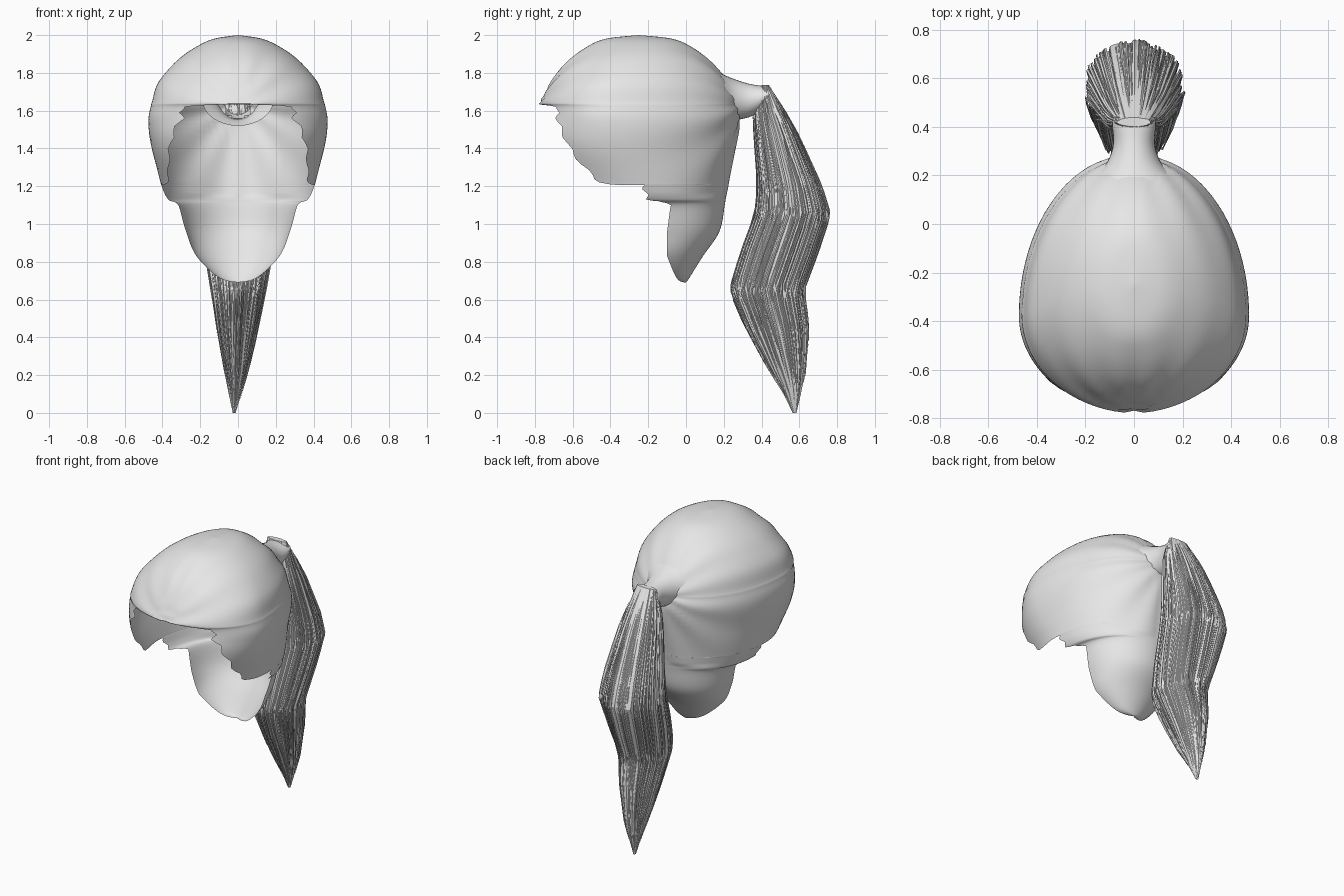
import bpy, bmesh, math, random
from mathutils import Vector

random.seed(4)
if "Cube" in bpy.data.objects:
    bpy.data.objects.remove(bpy.data.objects["Cube"])

# One flat grey for all the hair
GREY = (0.8, 0.8, 0.8, 1)
hair = bpy.data.materials.new("light_grey_hair")
hair.use_nodes = True
hair.diffuse_color = GREY
hair.node_tree.nodes["Principled BSDF"].inputs["Base Color"].default_value = GREY


def sample(rows, t, smooth=True):
    """Interpolate table rows at index t, smoothly or in straight lines."""
    t = max(0, min(t, len(rows) - 1))
    i = min(int(t), len(rows) - 2)
    f = t - i
    b, c = rows[i], rows[i + 1]
    if not smooth:
        return [p + (q - p) * f for p, q in zip(b, c)]
    a, d = rows[max(i - 1, 0)], rows[min(i + 2, len(rows) - 1)]
    return [0.5 * (2 * q + (r - p) * f + (2 * p - 5 * q + 4 * r - s) * f ** 2
                   + (3 * q - p - 3 * r + s) * f ** 3)
            for p, q, r, s in zip(a, b, c, d)]


def add_loft(bm, rings, closed=True):
    """Bridge successive rings of points with quads."""
    grid = [[bm.verts.new(p) for p in ring] for ring in rings]
    n = len(grid[0])
    for a, b in zip(grid, grid[1:]):
        for j in range(n if closed else n - 1):
            k = (j + 1) % n
            bm.faces.new((a[j], b[j], b[k], a[k]))


def finish(bm, name, angle=40):
    bmesh.ops.remove_doubles(bm, verts=bm.verts, dist=0.0005)
    bmesh.ops.recalc_face_normals(bm, faces=bm.faces)
    mesh = bpy.data.meshes.new(name)
    bm.to_mesh(mesh)
    bm.free()
    mesh.materials.append(hair)
    obj = bpy.data.objects.new(name, mesh)
    bpy.context.collection.objects.link(obj)
    bpy.ops.object.select_all(action="DESELECT")
    obj.select_set(True)
    bpy.context.view_layer.objects.active = obj
    bpy.ops.object.shade_smooth_by_angle(angle=math.radians(angle))
    return obj


# Cap and nape: height, half width, front y, widest y, back y, cut edge y
CAP = [
    (2.0, 0, -.25, -.25, -.25, -.9),
    (1.98, .13, -.43, -.26, -.07, -.9),
    (1.93, .235, -.54, -.28, .04, -.9),
    (1.85, .34, -.64, -.31, .14, -.9),
    (1.75, .42, -.715, -.36, .225, -.9),
    (1.65, .455, -.77, -.38, .275, -.9),
    (1.62, .465, -.77, -.38, .28, -.69),
    (1.54, .475, -.77, -.38, .285, -.68),
    (1.37, .45, -.78, -.34, .255, -.6),
    (1.22, .41, -.7, -.27, .227, -.45),
    (1.205, .405, -.7, -.26, .225, -.23),
    (1.13, .37, -.6, -.2, .21, -.2),
    (1.1, .32, -.5, -.14, .205, -.08),
    (.96, .275, -.5, -.1, .177, -.1),
    (.83, .22, -.4, -.1, .09, -.1),
    (.715, .1, -.3, -.05, .018, -.05),
    (.69, 0, -.2, -.005, 0, -.005),
]
COLUMNS, STEPS = 72, 6


def cap_ring(t):
    z, w, yf, ym, yb, _ = sample(CAP, t)
    edge = sample(CAP, t, False)[5]
    # Small ragged teeth along the cut side edge
    if 6.2 < t < 12:
        edge += 0.012 * math.sin(t * 9)
    reach = (yb - ym) if edge > ym else (ym - yf)
    limit = math.acos(max(-1, min(1, (edge - ym) / max(reach, 1e-4))))
    ring = []
    for j in range(COLUMNS + 1):
        a = limit * (2 * j / COLUMNS - 1)
        c = math.cos(a)
        x = max(w, 0) * math.sin(a)
        y = ym + c * ((yb - ym) if c > 0 else (ym - yf))
        # Shallow combed grooves running toward the tie
        sweep = math.atan2(abs(x), z - 1.63)
        groove = 0.005 * math.sin(11 * sweep + 2 * y) * min(1, w * 3) * (z > 1.15)
        ring.append((x * (1 + groove), y + groove * c, z))
    return ring


bm = bmesh.new()
add_loft(bm, [cap_ring(i / STEPS) for i in range((len(CAP) - 1) * STEPS + 1)], False)
# Opening where the gathered hair leaves the cap
hole = []
for f in bm.faces:
    p = f.calc_center_median()
    if p.y > 0.1 and math.hypot(p.x, p.z - 1.64) < 0.08:
        hole.append(f)
bmesh.ops.delete(bm, geom=hole, context="FACES")
finish(bm, "hair_cap", 50)

# Gathered neck of hair: y, centre z, half width, half height
NECK = [(.18, 1.66, .19, .14), (.235, 1.66, .125, .115), (.29, 1.655, .095, .1),
        (.345, 1.655, .085, .085), (.41, 1.67, .09, .06), (.44, 1.69, .085, .035)]
bm = bmesh.new()
rings = []
for i in range(21):
    y, z, w, h = sample(NECK, i / 4)
    ring = []
    for j in range(32):
        a = math.tau * j / 32
        ring.append((w * math.cos(a), y, z + h * math.sin(a)))
    rings.append(ring)
add_loft(bm, rings)
finish(bm, "gathered_neck", 60)

# Ponytail: height, front y, back y, half width
TAIL = [(1.735, .4, .44, .075), (1.6, .355, .53, .115), (1.47, .36, .6, .145),
        (1.2, .38, .72, .19), (1.05, .365, .765, .205), (.85, .29, .7, .18),
        (.65, .23, .625, .145), (.45, .315, .65, .11), (.22, .44, .635, .065),
        (.1, .515, .61, .035), (0, .565, .585, .008)]
LAST = len(TAIL) - 1


def tail_point(t, a, scale):
    z, yf, yb, w = sample(TAIL, t, False)
    # Wider toward the back, like an open fan
    x = w * scale * math.cos(a)
    y = (yf + yb) / 2 + (yb - yf) / 2 * scale * math.sin(a)
    return Vector((x - 0.02 * max(0, t - 6) / 4, y, z))


bm = bmesh.new()
SIDES = 72
ridges = [random.uniform(0.88, 0.98) for _ in range(SIDES)]
rings = []
for i in range(LAST * 2 + 1):
    rings.append([tail_point(i / 2, math.tau * j / SIDES, ridges[j]) for j in range(SIDES)])
add_loft(bm, rings)
bm.verts.ensure_lookup_table()
bm.faces.new(bm.verts[:SIDES])
finish(bm, "ponytail_core", 25)

# Loose flattened strands that taper to points at uneven lengths
bm = bmesh.new()
for s in range(150):
    a = math.tau * (s + random.random()) / 150
    scale = random.uniform(0.9, 1.02)
    start, end = random.uniform(0.1, 2.5), random.uniform(6.8, 9.4)
    wide = random.uniform(0.003, 0.009)
    rings = []
    for i in range(17):
        f = i / 16
        t = start + (end - start) * f
        loose = scale + 0.12 * max(0, f - 0.7) * random.random()
        p = tail_point(t, a, loose)
        side = (tail_point(t, a + 0.05, loose) - p).normalized()
        out = Vector((math.cos(a), math.sin(a), 0))
        size = wide * min(1, 6 * f + 0.2, 4 * (1 - f) + 0.08)
        rings.append([p + side * size, p + out * size * 0.6,
                      p - side * size, p - out * size * 0.6])
    add_loft(bm, rings)
finish(bm, "ponytail_strands", 30)
